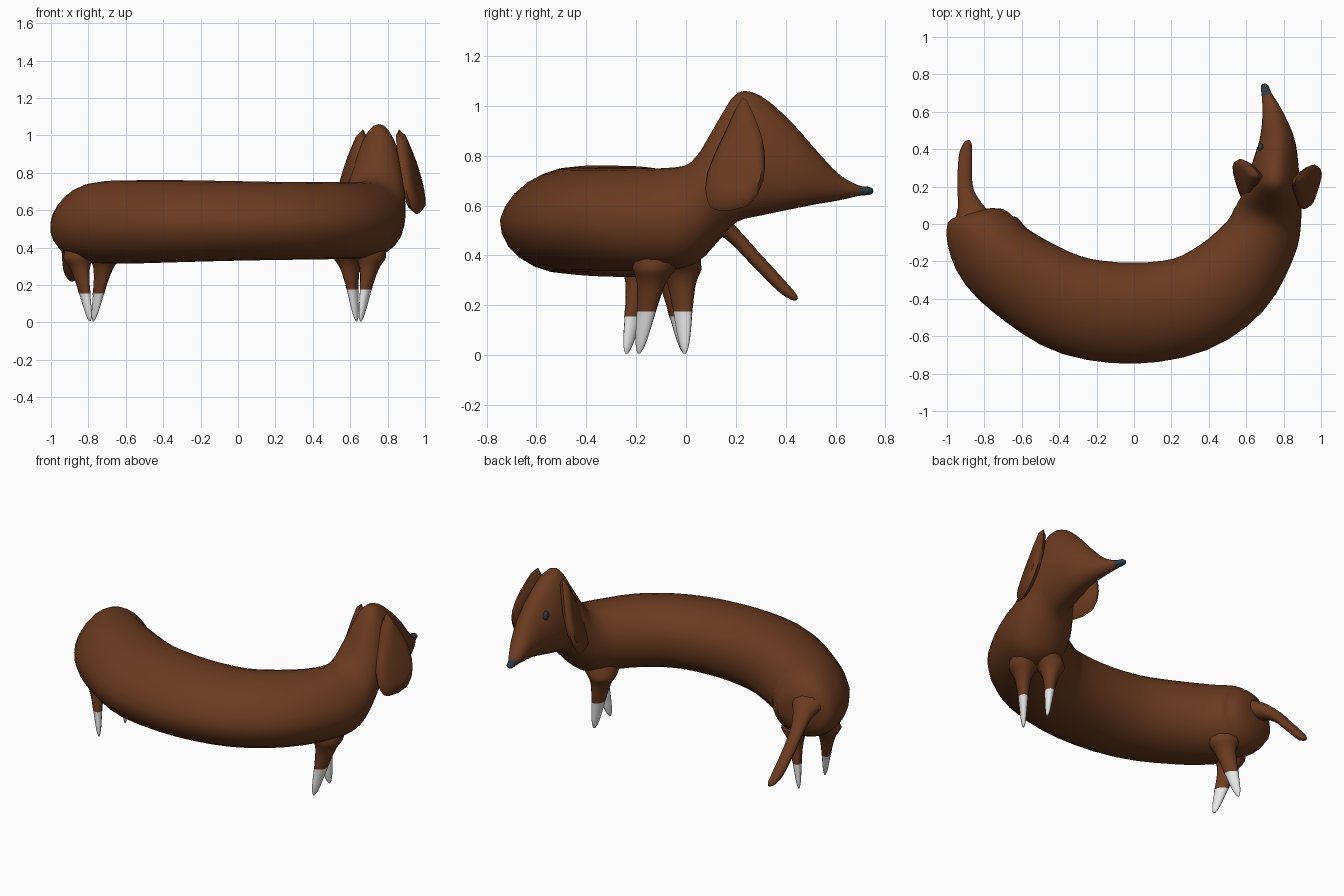
import bpy, bmesh, math
from mathutils import Vector

cube = bpy.data.objects.get("Cube")
if cube:
    bpy.data.objects.remove(cube)


def material(name, colour):
    m = bpy.data.materials.new(name)
    m.use_nodes = True
    m.diffuse_color = (*colour, 1)
    bsdf = next(n for n in m.node_tree.nodes if n.type == 'BSDF_PRINCIPLED')
    bsdf.inputs["Base Color"].default_value = (*colour, 1)
    bsdf.inputs["Roughness"].default_value = 0.8
    return m


BROWN = material("brown_coat", (0.145, 0.043, 0.014))
WHITE = material("white_paws", (0.8, 0.8, 0.8))
DARK = material("dark_nose", (0.035, 0.045, 0.06))
UP = Vector((0, 0, 1))


def skin(name, rings, mats, rule=None, angle=60):
    """Join rings of points into a closed, smooth-shaded object."""
    bm = bmesh.new()
    loops = [[bm.verts.new(p) for p in ring] for ring in rings]
    n = len(loops[0])
    for a, b in zip(loops, loops[1:]):
        for i in range(n):
            j = (i + 1) % n
            bm.faces.new((a[i], a[j], b[j], b[i]))
    bm.faces.new(loops[0])
    bm.faces.new(loops[-1])
    bmesh.ops.recalc_face_normals(bm, faces=bm.faces)
    if rule:
        for f in bm.faces:
            f.material_index = int(rule(f.calc_center_median()))
    mesh = bpy.data.meshes.new(name)
    bm.to_mesh(mesh)
    bm.free()
    for m in mats:
        mesh.materials.append(m)
    obj = bpy.data.objects.new(name, mesh)
    bpy.context.collection.objects.link(obj)
    bpy.ops.object.select_all(action='DESELECT')
    obj.select_set(True)
    bpy.context.view_layer.objects.active = obj
    bpy.ops.object.shade_smooth_by_angle(angle=math.radians(angle))


def smooth_path(rows, steps=3):
    """Catmull-Rom interpolation through rows of numbers."""
    out = []
    for i in range(len(rows) - 1):
        p0, p1 = rows[max(i - 1, 0)], rows[i]
        p2, p3 = rows[i + 1], rows[min(i + 2, len(rows) - 1)]
        for s in range(steps):
            t = s / steps
            out.append([b + t / 2 * (c - a + t * (2 * a - 5 * b + 4 * c - d + t * (3 * (b - c) + d - a)))
                        for a, b, c, d in zip(p0, p1, p2, p3)])
    return out + [list(rows[-1])]


def oval(centre, a, b, egg=0, lean=0, sides=24):
    """Ellipse, narrowed upwards by egg, with its upper half leaning towards -a."""
    ring = []
    for i in range(sides):
        s, c = math.sin(math.tau * i / sides), math.cos(math.tau * i / sides)
        ring.append(centre + a * (c * (1 - egg * s) - lean * max(0, s)) + b * s)
    return ring


# Body and head: x, y, half width, bottom, top, narrowing towards the top, lean
stations = smooth_path([
    (-.83, .075, .07, .45, .6, 0, 0), (-.825, .045, .155, .385, .675, .1, 0),
    (-.81, -.035, .2, .33, .73, .1, .05), (-.73, -.18, .225, .315, .755, .08, .1),
    (-.55, -.32, .245, .315, .76, .04, .14), (-.31, -.44, .265, .322, .76, .02, .15),
    (0, -.477, .27, .33, .755, .02, .15), (.3, -.43, .26, .335, .75, .02, .15),
    (.52, -.29, .245, .338, .75, .02, .12), (.665, -.1, .207, .34, .75, .03, .08),
    (.713, .03, .185, .365, .78, .1, .04), (.737, .13, .158, .46, .94, .2, 0),
    (.75, .205, .132, .535, 1.052, .2, 0), (.755, .3, .125, .56, 1.04, .2, 0),
    (.765, .42, .1, .585, .938, .2, 0), (.755, .52, .075, .605, .825, .15, 0),
    (.735, .61, .05, .62, .728, 0, 0), (.71, .69, .028, .638, .682, 0, 0),
    (.698, .735, .021, .643, .675, 0, 0), (.695, .75, .009, .65, .667, 0, 0)])
rings = []
for i, (x, y, w, bottom, top, egg, lean) in enumerate(stations):
    before, after = stations[max(i - 1, 0)], stations[min(i + 1, len(stations) - 1)]
    across = Vector((after[1] - before[1], before[0] - after[0], 0)).normalized()
    rings.append(oval(Vector((x, y, (bottom + top) / 2)), across * w, UP * (top - bottom) / 2, egg, lean))
skin("body_and_head", rings, [BROWN, DARK], lambda c: c.y > 0.69)

# Tail: x, y, z, radius
tail = smooth_path([(-.84, -.02, .57, .13), (-.87, .085, .55, .072), (-.9, .18, .49, .044),
                    (-.905, .28, .385, .038), (-.9, .38, .28, .034), (-.89, .43, .235, .022),
                    (-.885, .445, .222, .007)])
skin("tail", [oval(Vector(p[:3]), Vector((p[3], 0, 0)), Vector((0, .52, .52)) * p[3], sides=12)
              for p in tail], [BROWN])

# Legs: flaring into the body at the top, flattened along the spine, with a pointed paw
leg_profile = [(.45, .13), (.4, .112), (.345, .083), (.3, .062), (.25, .051), (.17, .04),
               (.08, .028), (.03, .017), (.006, .005)]
hind = ((-.77, -.12), Vector((.55, -.83, 0)), .155)
front = ((.655, -.09), Vector((.5, .86, 0)), .175)
legs = {
    "outer_hind_leg": (hind, (-.855, -.175), (-.79, -.24)),
    "inner_hind_leg": (hind, (-.71, -.06), (-.775, -.005)),
    "outer_front_leg": (front, (.71, -.13), (.655, -.19)),
    "inner_front_leg": (front, (.592, -.02), (.635, -.005))}
for name, ((root, along, sock), hip, paw) in legs.items():
    rings = []
    across = along.cross(UP)
    for z, r in smooth_path(leg_profile):
        if abs(z - .17) < .001:
            z = sock
        t = min(z / .34, 1)
        tuck = max(0, (z - .34) / .11)
        x, y = (p + (h - p) * t + (c - h) * tuck for c, h, p in zip(root, hip, paw))
        flat = .65 + .35 * t ** 3
        rings.append(oval(Vector((x, y, z)), along * r * 1.05, across * r * flat, sides=12))
    skin(name, rings, [BROWN, WHITE], lambda c: c.z < sock)

# Ears: a hanging leaf outline, tilted outwards on each side of the head
outline = smooth_path([(.225, 1.03), (.195, .98), (.15, .88), (.085, .73), (.085, .62), (.13, .58),
                       (.25, .6), (.31, .7), (.315, .82), (.29, .92), (.245, 1.02), (.225, 1.03)], 2)[:-1]
for name, side, top_x, shift in (("left_ear", 1, .852, 0), ("right_ear", -1, .678, .03)):
    rings = []
    for offset, scale in ((-.032, .6), (-.024, .88), (0, 1), (.024, .88), (.032, .6)):
        ring = []
        for y, z in outline:
            y, z = .21 + (y - .21) * scale, .78 + (z - .78) * scale
            out = (1.03 - z) * .27 + (y - .2) * .34 + offset
            ring.append((top_x + side * out, y + shift, z))
        rings.append(ring)
    skin(name, rings, [BROWN])

# Eye
bpy.ops.mesh.primitive_uv_sphere_add(segments=16, ring_count=10, radius=1, location=(.678, .41, .853))
eye = bpy.context.object
eye.name = "eye"
eye.scale = (.014, .021, .028)
eye.data.materials.append(DARK)
bpy.ops.object.shade_smooth()
